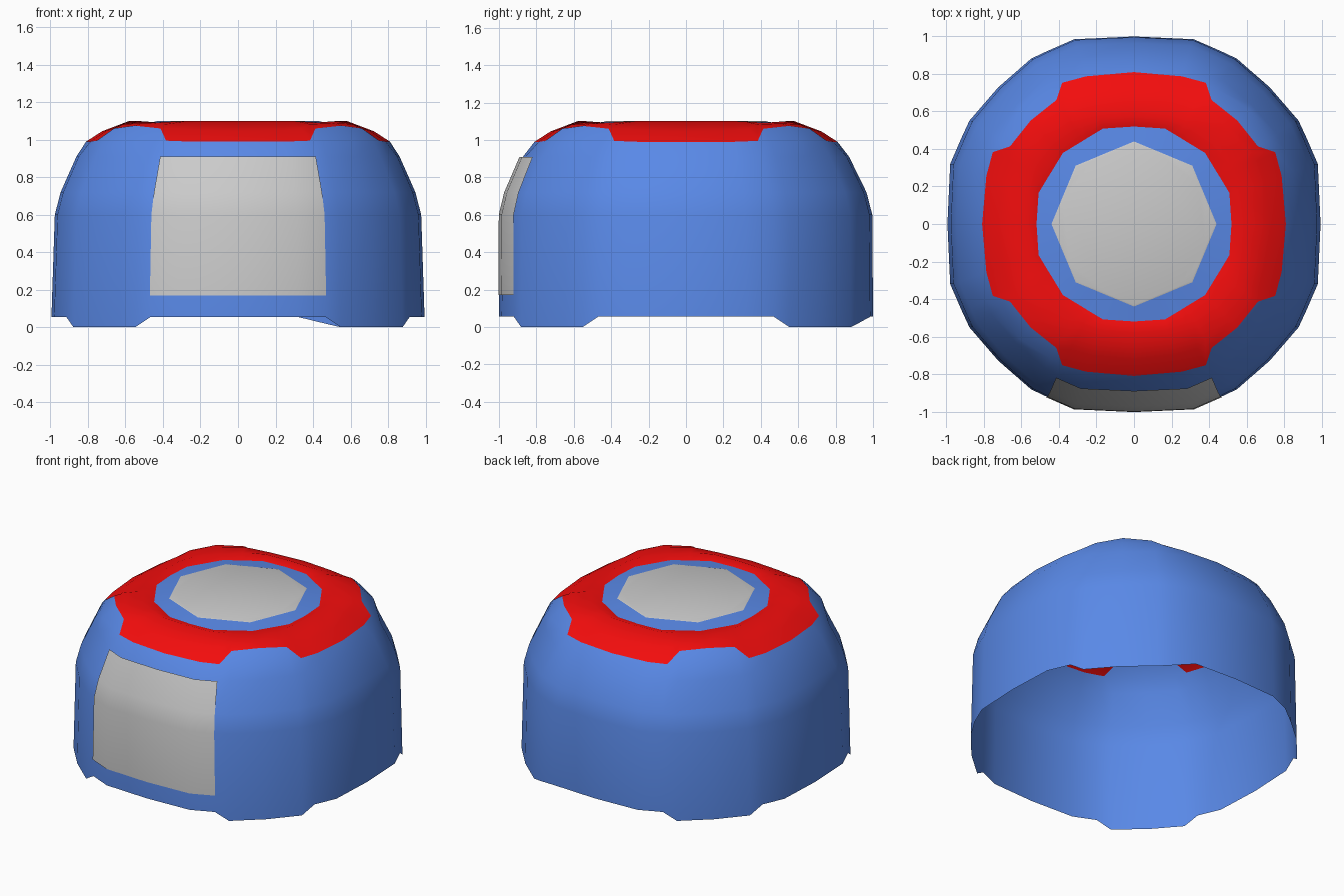
import bpy, bmesh, math

if "Cube" in bpy.data.objects:
    bpy.data.objects.remove(bpy.data.objects["Cube"])

# Angles across half a quadrant; mirrored to 32 spokes round the dome
ANG = [0, 18, 27, 32, 45]
FOLD = [0, 1, 2, 3, 4, 3, 2, 1]
BASE = [1.0, 1.036, 1.033, 1.04, 1.03]


def spoke(i):
    k = FOLD[i % 8]
    a = ANG[k] if i % 8 <= 4 else 90 - ANG[k]
    return k, math.radians(a + 90 * ((i % 32) // 8))


def row(radii, z):
    """One closed ring of 32 points from five radii and heights."""
    zs = z if isinstance(z, list) else [z] * 5
    pts = []
    for i in range(32):
        k, a = spoke(i)
        pts.append([radii[k] * math.cos(a), radii[k] * math.sin(a), zs[k]])
    return pts


def wall(sx, sy, z):
    zs = z
    return [[x * sx, y * sy, h] for x, y, h in row(BASE, zs)]


def material(name, rgb):
    m = bpy.data.materials.new(name)
    m.diffuse_color = (*rgb, 1)
    m.use_nodes = True
    m.node_tree.nodes["Principled BSDF"].inputs["Base Color"].default_value = m.diffuse_color
    return m


def loft(name, strips, mat=None, cap=False, angle=40):
    """Skin lists of point rows; 32-point rows close into rings."""
    bm = bmesh.new()
    for rows in strips:
        vs = [[bm.verts.new(p) for p in r] for r in rows]
        n = len(rows[0])
        for a, b in zip(vs, vs[1:]):
            for i in range(n if n == 32 else n - 1):
                j = (i + 1) % n
                bm.faces.new((a[i], a[j], b[j], b[i]))
        if cap:
            bm.faces.new(vs[-1])
    bmesh.ops.remove_doubles(bm, verts=bm.verts, dist=0.0008)
    me = bpy.data.meshes.new(name)
    bm.to_mesh(me)
    bm.free()
    ob = bpy.data.objects.new(name, me)
    bpy.context.collection.objects.link(ob)
    if mat:
        me.materials.append(mat)
    bpy.ops.object.select_all(action='DESELECT')
    ob.select_set(True)
    bpy.context.view_layer.objects.active = ob
    bpy.ops.object.shade_smooth_by_angle(angle=math.radians(angle))
    return ob


blue = material("blue", (0.1, 0.25, 0.8))
red = material("red", (0.9, 0.004, 0.004))

# Shared boundary rows
hem = wall(0.995, 1.0, [0.055, 0.055, 0.055, 0, 0])
hem[6][2] = 0.019
shoulder_r = [0.81, 0.828, 0.845, 0.845, 0.865]
shoulder = row(shoulder_r, [0.99, 0.99, 0.995, 0.995, 0.995])
notched = row([0.81, 0.828, 0.845, 0.78, 0.78], [0.99, 0.99, 0.995, 1.06, 1.075])
inner = row([0.52, 0.535, 0.523, 0.521, 0.536], 1.082)
octagon = [0.44, 0.408, 0.408, 0.412, 0.44]

# Open dome wall with four raised corners, plus the crown inside the red ring
loft("dome_shell", [
    [hem, wall(0.977, 0.996, 0.6), wall(0.946, 0.965, 0.72),
     wall(0.862, 0.872, 0.91), shoulder, notched],
    [inner, row(octagon, 1.097)],
], blue)

# Padded red ring
loft("top_ring", [[
    notched,
    row([0.725, 0.735, 0.745, 0.72, 0.72], [1.045, 1.05, 1.06, 1.083, 1.088]),
    row([0.58, 0.60, 0.60, 0.60, 0.60], [1.1, 1.1, 1.1, 1.098, 1.092]),
    inner]], red)

# Grey octagonal disc on the crown
loft("top_disc", [[row(octagon, 1.097), row([r * 0.98 for r in octagon], 1.1)]], cap=True)

# Curved grey panel on the front
panel = [(1.002, 1.003, 0.17), (0.985, 1.001, 0.6), (0.955, 0.972, 0.72), (0.885, 0.89, 0.91)]
loft("front_panel", [[wall(*p)[22:27] for p in panel]])
